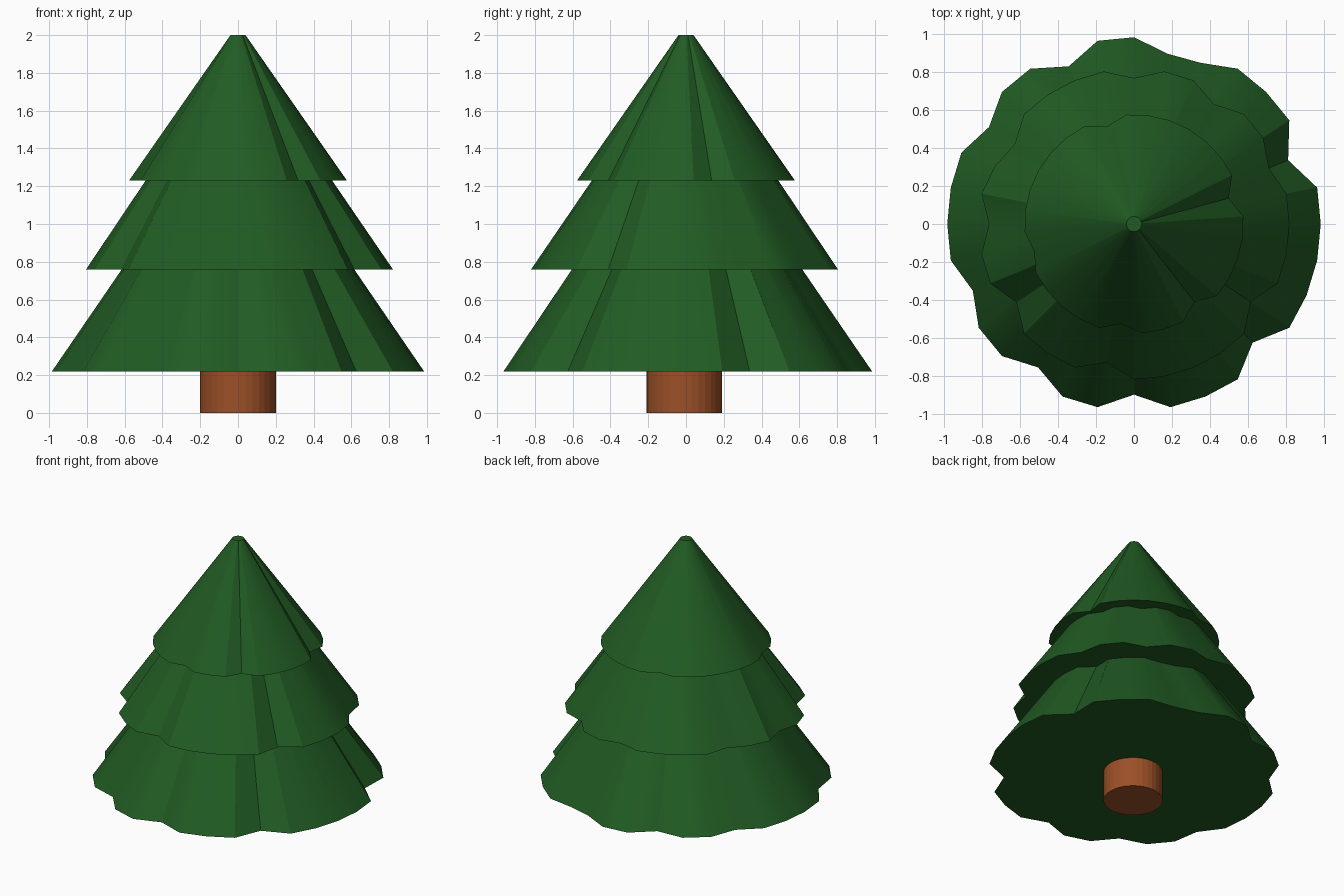
import bpy, bmesh
from math import cos, sin, radians

if "Cube" in bpy.data.objects:
    bpy.data.objects.remove(bpy.data.objects["Cube"])

SIDES = 32


def material(name, color):
    m = bpy.data.materials.new(name)
    m.diffuse_color = (*color, 1)
    m.use_nodes = True
    m.node_tree.nodes["Principled BSDF"].inputs["Base Color"].default_value = m.diffuse_color
    return m


green = material("needles", (0.015, 0.105, 0.017))
brown = material("bark", (0.33, 0.08, 0.02))


def tier(name, z0, z1, radius, dents, turn=0, top=0.04):
    """Closed cone whose base rim is pulled inward at the dented corners."""
    bm = bmesh.new()
    low, high = [], []
    for k in range(SIDES):
        a = radians(turn + 360 / SIDES * k)
        r = dents.get(k, radius)
        low.append(bm.verts.new((r * cos(a), r * sin(a), z0)))
        high.append(bm.verts.new((top * cos(a), top * sin(a), z1)))
    for k in range(SIDES):
        n = (k + 1) % SIDES
        bm.faces.new((low[k], low[n], high[n], high[k]))
    bm.faces.new(low[::-1])
    bm.faces.new(high)
    me = bpy.data.meshes.new(name)
    bm.to_mesh(me)
    bm.free()
    ob = bpy.data.objects.new(name, me)
    bpy.context.collection.objects.link(ob)
    me.materials.append(green)
    bpy.ops.object.select_all(action='DESELECT')
    ob.select_set(True)
    bpy.context.view_layer.objects.active = ob
    bpy.ops.object.shade_smooth_by_angle(angle=radians(30))
    return ob


# Foliage, bottom to top
tier("lower_branches", 0.22, 1.60, 0.985,
     {2: .88, 6: .92, 7: .915, 10: .90, 13: .92, 18: .92, 21: .91, 24: .90, 28: .885})
tier("middle_branches", 0.76, 1.90, 0.82,
     {2: .77, 5: .76, 8: .77, 13: .757, 14: .795, 16: .765, 19: .745, 23: .745, 29: .74})
tier("upper_branches", 1.23, 2.0, 0.578,
     {1: .517, 9: .535, 17: .546, 23: .53, 27: .52}, turn=4)

# Trunk
bpy.ops.mesh.primitive_cylinder_add(vertices=SIDES, radius=0.2, depth=0.3,
                                    location=(0, -0.01, 0.15))
trunk = bpy.context.object
trunk.name = "trunk"
trunk.data.materials.append(brown)
